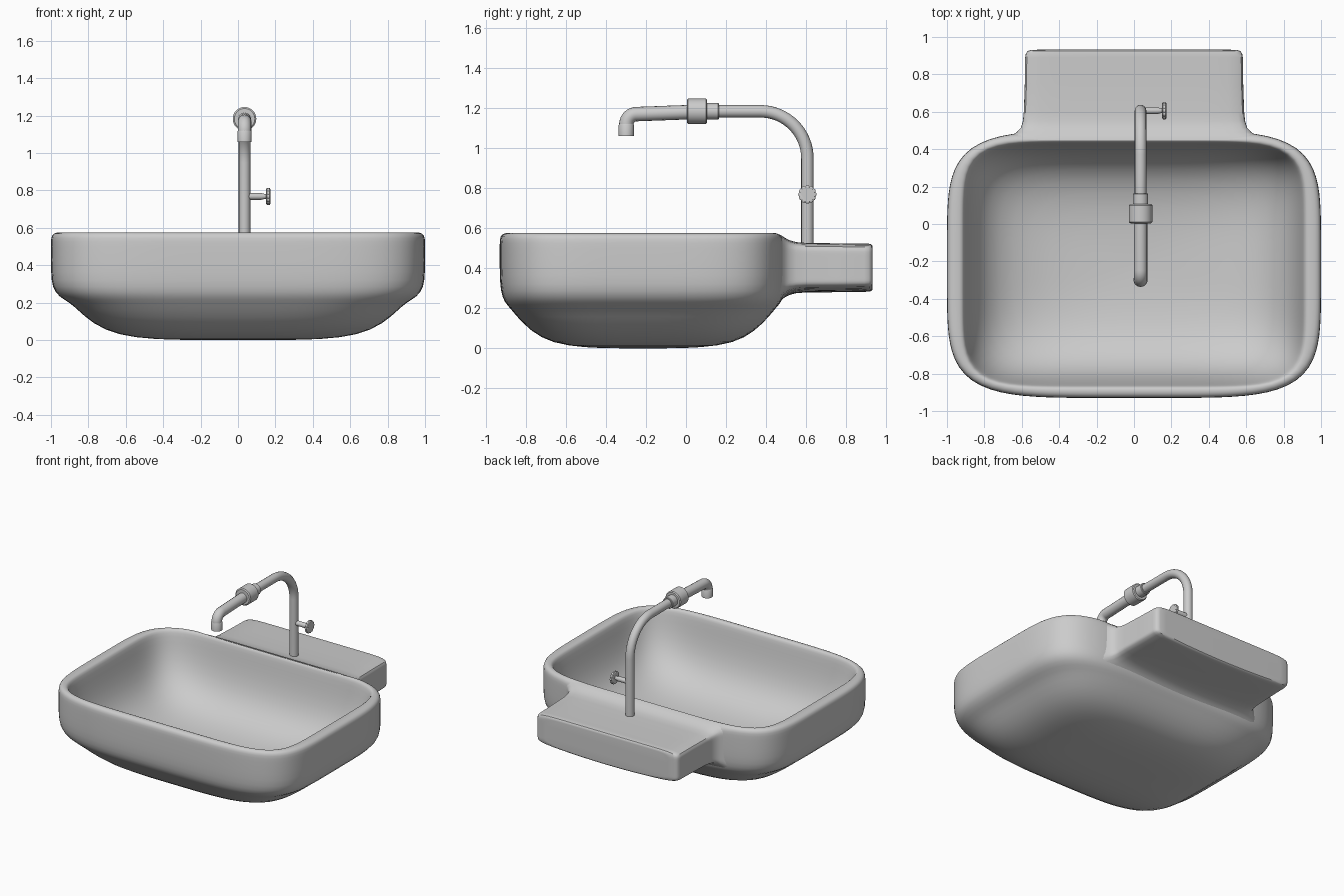
import bpy, bmesh
from math import sin, cos, pi, radians
from mathutils import Vector, Matrix

if "Cube" in bpy.data.objects:
    bpy.data.objects.remove(bpy.data.objects["Cube"])


def loft(name, rings, levels=0):
    """Skin a list of equal-length point rings and cap both ends."""
    bm = bmesh.new()
    loops = [[bm.verts.new(p) for p in r] for r in rings]
    n = len(loops[0])
    for a, b in zip(loops, loops[1:]):
        for i in range(n):
            j = (i + 1) % n
            bm.faces.new((a[i], a[j], b[j], b[i]))
    bm.faces.new(loops[0])
    bm.faces.new(loops[-1])
    bmesh.ops.recalc_face_normals(bm, faces=bm.faces)
    me = bpy.data.meshes.new(name)
    bm.to_mesh(me)
    bm.free()
    ob = bpy.data.objects.new(name, me)
    bpy.context.collection.objects.link(ob)
    bpy.ops.object.select_all(action='DESELECT')
    ob.select_set(True)
    bpy.context.view_layer.objects.active = ob
    if levels:
        m = ob.modifiers.new("subdivision", 'SUBSURF')
        m.levels = m.render_levels = levels
        bpy.ops.object.shade_smooth()
    else:
        bpy.ops.object.shade_smooth_by_angle(angle=radians(35))
    return ob


def squircle(a, b, n, count=64):
    """Superellipse outline with half sizes a, b."""
    pts = []
    for i in range(count):
        t = 2 * pi * i / count
        c, s = cos(t), sin(t)
        r = (abs(c) ** n + abs(s) ** n) ** (-1 / n)
        pts.append((a * r * c, b * r * s))
    return pts


def turned(name, profile, origin, axis, lobes=0):
    """Turn (distance, radius) pairs round an axis; lobes scallop the edge."""
    q = Vector((0, 0, 1)).rotation_difference(Vector(axis))
    m = Matrix.Translation(origin) @ q.to_matrix().to_4x4()
    count = 72 if lobes else 32
    rings = []
    for d, r in profile:
        ring = []
        for i in range(count):
            t = 2 * pi * i / count
            k = r * (1 - 0.08 * (1 - abs(cos(lobes * t / 2)))) if lobes else r
            ring.append(m @ Vector((k * cos(t), k * sin(t), d)))
        rings.append(ring)
    return loft(name, rings)


def pipe(name, pts, radius):
    """Round tube along a path of points."""
    cu = bpy.data.curves.new(name, 'CURVE')
    cu.dimensions = '3D'
    cu.bevel_depth = radius
    cu.bevel_resolution = 6
    cu.use_fill_caps = True
    sp = cu.splines.new('POLY')
    sp.points.add(len(pts) - 1)
    for p, co in zip(sp.points, pts):
        p.co = (*co, 1)
    sp.use_smooth = True
    ob = bpy.data.objects.new(name, cu)
    bpy.context.collection.objects.link(ob)
    return ob


# Basin: outer underside up to the rim, then down the inside
CY = -0.215
basin = [  # half x, half y, z, squareness
    (0.02, 0.015, 0.0, 2.2), (0.22, 0.13, 0.0, 2.8), (0.45, 0.29, 0.003, 3.3),
    (0.64, 0.455, 0.025, 3.8), (0.775, 0.56, 0.085, 4.3), (0.86, 0.635, 0.165, 4.7),
    (0.90, 0.662, 0.20, 4.9), (0.958, 0.692, 0.232, 5), (0.993, 0.709, 0.28, 5.1),
    (1.0, 0.715, 0.36, 5.1),
    (1.0, 0.715, 0.47, 5.1), (1.0, 0.715, 0.53, 5.1), (0.997, 0.712, 0.563, 5.1),
    (0.972, 0.690, 0.576, 5.4), (0.93, 0.668, 0.576, 6.5), (0.913, 0.655, 0.568, 7),
    (0.903, 0.647, 0.54, 7), (0.885, 0.632, 0.44, 6.8), (0.85, 0.605, 0.32, 6.2),
    (0.785, 0.555, 0.21, 5.2), (0.66, 0.46, 0.12, 4.3), (0.46, 0.31, 0.072, 3.4),
    (0.22, 0.14, 0.058, 2.6), (0.02, 0.015, 0.055, 2.2),
]
rings = []
for a, b, h, n in basin:
    ring = []
    for x, y in squircle(a, b, n):
        y += CY
        # rear rim rolls down towards the shelf
        dip = 0.9 * (y - 0.45) if y > 0.45 and h > 0.5 and abs(x) < 0.6 else 0
        ring.append((x, y, h - dip))
    rings.append(ring)
loft("basin", rings, 1)

# Tap shelf, flaring into the back of the basin
shelf = [  # y, half width, bottom z, top z
    (0.450, 0.70, 0.215, 0.572), (0.470, 0.665, 0.235, 0.567),
    (0.49, 0.628, 0.252, 0.554), (0.515, 0.605, 0.266, 0.540),
    (0.55, 0.594, 0.275, 0.530), (0.60, 0.589, 0.279, 0.526),
    (0.75, 0.584, 0.28, 0.524), (0.89, 0.582, 0.282, 0.522),
    (0.912, 0.578, 0.283, 0.522), (0.925, 0.568, 0.286, 0.519),
    (0.931, 0.550, 0.292, 0.512), (0.932, 0.50, 0.302, 0.502),
]
rings = []
for y, w, z0, z1 in shelf:
    mid, half = (z0 + z1) / 2, (z1 - z0) / 2
    ring = []
    for x, z in squircle(w, half, 12, 96):
        lift = 0.022 * (x / w) ** 2 if z < 0 else 0  # bellied underside
        ring.append((x, y, mid + z + lift * -z / half))
    rings.append(ring)
loft("tap_shelf", rings)

# Tap: riser with a wide bend
TX, TY, TZ, R = 0.035, 0.606, 1.183, 0.235
riser = [(TX, TY, 0.50)]
riser += [(TX, TY - R + R * cos(a), TZ - R + R * sin(a))
          for a in [pi / 2 * i / 16 for i in range(17)]]
riser += [(TX, 0.06, TZ)]
pipe("tap_riser", riser, 0.031)

# Joint collar
turned("tap_collar", [(0.0, 0.055), (0.006, 0.063), (0.096, 0.063), (0.102, 0.057),
                      (0.102, 0.041), (0.156, 0.041), (0.160, 0.038)],
       (TX, 0.004, TZ), (0, 1, 0))

# Spout turning down to its nozzle
SY, SZ, r = -0.298, 1.169, 0.052
spout = [(TX, 0.05, TZ - 0.003)]
spout += [(TX, SY + r - r * sin(a), SZ - r + r * cos(a))
          for a in [pi / 2 * i / 10 for i in range(11)]]
spout += [(TX, SY, 1.07)]
pipe("tap_spout", spout, 0.036)
turned("tap_nozzle", [(0.0, 0.038), (0.055, 0.038), (0.06, 0.035)],
       (TX, SY, 1.06), (0, 0, 1))

# Valve stem and scalloped handwheel
turned("valve_stem", [(0.0, 0.018), (0.09, 0.018), (0.105, 0.014), (0.125, 0.012)],
       (TX, TY, 0.768), (1, 0, 0))
turned("valve_wheel", [(0.116, 0.040), (0.120, 0.046), (0.134, 0.046), (0.138, 0.040)],
       (TX, TY, 0.768), (1, 0, 0), lobes=12)
